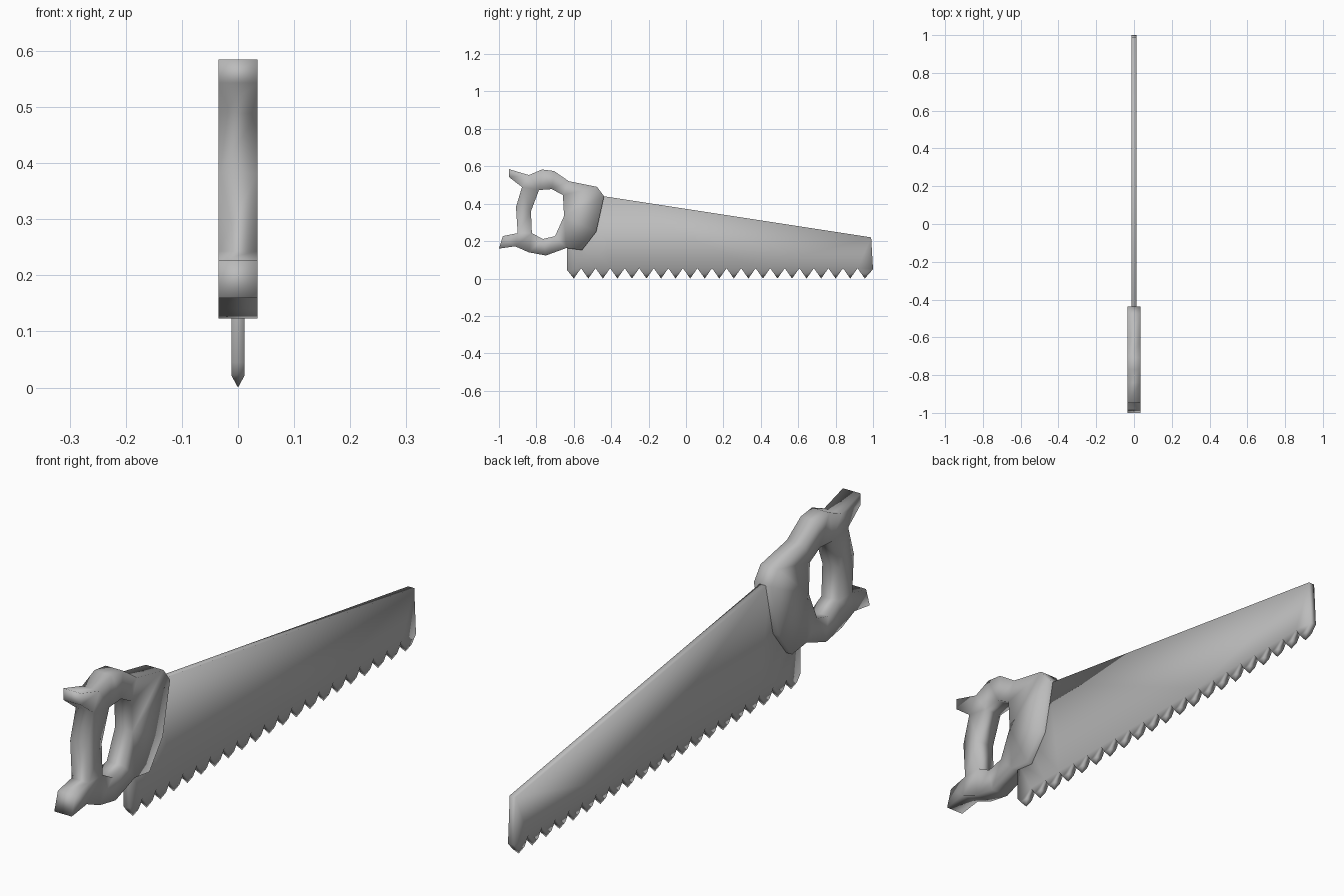
import bpy, bmesh
from mathutils import Vector

cube = bpy.data.objects.get("Cube")
if cube:
    bpy.data.objects.remove(cube, do_unlink=True)

GREY = (0.5, 0.5, 0.5, 1)
mat = bpy.data.materials.new("plain_grey")
mat.use_nodes = True
mat.diffuse_color = GREY
mat.node_tree.nodes["Principled BSDF"].inputs["Base Color"].default_value = GREY


def slab(loops, half):
    """Fill (y, z) outlines, later ones being holes, and thicken along x."""
    bm = bmesh.new()
    for loop in loops:
        vs = [bm.verts.new((-half, y, z)) for y, z in loop]
        for a, b in zip(vs, vs[1:] + vs[:1]):
            bm.edges.new((a, b))
    bmesh.ops.triangle_fill(bm, use_beauty=True, edges=bm.edges[:], normal=Vector((-1, 0, 0)))
    ext = bmesh.ops.extrude_face_region(bm, geom=bm.faces[:], use_keep_orig=True)
    moved = [v for v in ext["geom"] if isinstance(v, bmesh.types.BMVert)]
    bmesh.ops.translate(bm, verts=moved, vec=(2 * half, 0, 0))
    bmesh.ops.recalc_face_normals(bm, faces=bm.faces[:])
    return bm


def finish(bm, name):
    for f in bm.faces:
        f.smooth = True
    mesh = bpy.data.meshes.new(name)
    bm.to_mesh(mesh)
    bm.free()
    mesh.materials.append(mat)
    obj = bpy.data.objects.new(name, mesh)
    bpy.context.collection.objects.link(obj)
    return obj


# Handle: horned outline with a grip opening
outer = [(-.947, .585), (-.84, .553), (-.77, .583), (-.706, .575), (-.626, .52),
         (-.476, .49), (-.438, .44), (-.48, .25), (-.556, .152), (-.64, .163),
         (-.749, .123), (-.84, .14), (-.914, .172), (-1, .16), (-.979, .227),
         (-.9, .243), (-.909, .382), (-.877, .489), (-.947, .543)]
opening = [(-.786, .473), (-.717, .478), (-.658, .446), (-.652, .334),
           (-.7, .227), (-.765, .211), (-.824, .243), (-.829, .36)]
finish(slab([outer, opening], .035), "handle")

# Blade: tapered plate with a row of triangular teeth
TEETH, FIRST, PITCH = 21, -.6, .0778
outline = [(-.636, .045)]
for i in range(TEETH):
    y = FIRST + i * PITCH
    outline.append((y, 0))
    if i < TEETH - 1:
        outline.append((y + PITCH / 2, .055))
outline += [(1, .05), (.99, .22), (-.46, .443), (-.6, .3), (-.636, .2)]
bm = slab([outline], .012)

# Sharpen each tooth to a point on the centre plane
bmesh.ops.bisect_plane(bm, geom=bm.verts[:] + bm.edges[:] + bm.faces[:],
                       plane_co=(0, 0, .022), plane_no=(0, 0, 1))
for v in bm.verts:
    if v.co.z < .01:
        v.co.x = 0
bmesh.ops.remove_doubles(bm, verts=bm.verts[:], dist=.0001)
finish(bm, "blade")
